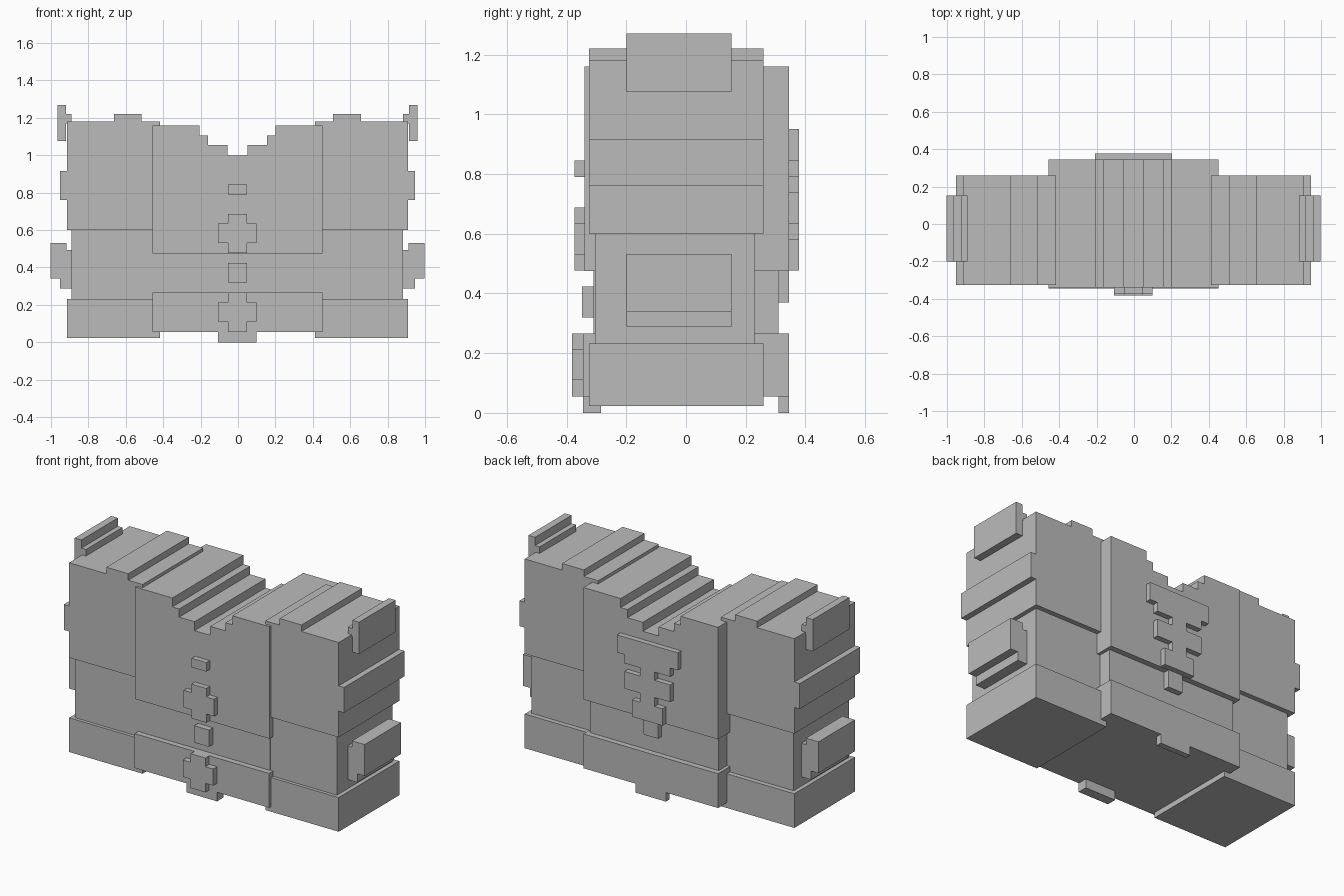
import bpy
import bmesh

cube = bpy.data.objects.get("Cube")
if cube:
    bpy.data.objects.remove(cube, do_unlink=True)

grey = bpy.data.materials.new("plain_grey")
grey.use_nodes = True
colour = (0.5, 0.5, 0.5, 1)
grey.diffuse_color = colour
grey.node_tree.nodes["Principled BSDF"].inputs["Base Color"].default_value = colour

CENTRE = -0.003


def finish(name, bm):
    bmesh.ops.recalc_face_normals(bm, faces=bm.faces)
    mesh = bpy.data.meshes.new(name)
    bm.to_mesh(mesh)
    bm.free()
    mesh.materials.append(grey)
    obj = bpy.data.objects.new(name, mesh)
    obj.location.x = CENTRE
    bpy.context.collection.objects.link(obj)
    return obj


def prism(name, outline, y0, y1):
    """Extrude an (x, z) outline from y0 to y1."""
    bm = bmesh.new()
    face = bm.faces.new([bm.verts.new((x, y0, z)) for x, z in outline])
    made = bmesh.ops.extrude_face_region(bm, geom=[face])["geom"]
    verts = [v for v in made if isinstance(v, bmesh.types.BMVert)]
    bmesh.ops.translate(bm, verts=verts, vec=(0, y1 - y0, 0))
    return finish(name, bm)


def box(name, x0, x1, y0, y1, z0, z1):
    return prism(name, [(x0, z0), (x1, z0), (x1, z1), (x0, z1)], y0, y1)


def stacked(name, rows, y0, y1):
    """Centred stepped outline from (half width, bottom, top) rows, low to high."""
    side = [(w, z) for w, low, high in rows for z in (low, high)]
    return prism(name, side + [(-x, z) for x, z in reversed(side)], y0, y1)


def pair(name, outline, y0, y1):
    prism("left_" + name, outline, y0, y1)
    prism("right_" + name, [(-x, z) for x, z in outline], y0, y1)


def rect(x0, x1, z0, z1):
    return [(x0, z0), (x1, z0), (x1, z1), (x0, z1)]


# Central body: chest with a stepped notch, waist and base band
notch = [(0.455, 1.16), (0.203, 1.16), (0.203, 1.105), (0.157, 1.105),
         (0.157, 1.055), (0.053, 1.055), (0.053, 1.0)]
half = [(0.455, 0.475)] + notch
prism("chest", half + [(-x, z) for x, z in reversed(half)], -0.34, 0.345)
box("waist", -0.435, 0.435, -0.31, 0.31, 0.26, 0.48)
box("base_band", -0.455, 0.455, -0.345, 0.345, 0.055, 0.265)

# Side bodies with ridges on top and outside
pair("upper_side", [(0.415, 0.6), (0.912, 0.6), (0.912, 0.76), (0.948, 0.76),
                    (0.948, 0.915), (0.912, 0.915), (0.912, 1.18), (0.66, 1.18),
                    (0.66, 1.22), (0.512, 1.22), (0.512, 1.18), (0.415, 1.18)],
     -0.325, 0.26)
pair("middle_side", rect(0.42, 0.886, 0.22, 0.61), -0.305, 0.23)
pair("lower_side", rect(0.415, 0.912, 0.023, 0.232), -0.325, 0.26)

# Outer tabs
pair("shoulder_tab", [(0.917, 1.075), (0.962, 1.075), (0.962, 1.27), (0.917, 1.27),
                      (0.917, 1.22), (0.886, 1.22), (0.886, 1.17), (0.917, 1.17)],
     -0.2, 0.153)
pair("hip_tab", [(0.88, 0.287), (0.95, 0.287), (0.95, 0.34), (1.0, 0.34),
                 (1.0, 0.532), (0.915, 0.532), (0.915, 0.493), (0.88, 0.493)],
     -0.2, 0.153)

# Raised front ornaments
W, N = 0.103, 0.05
stacked("upper_cross", [(N, 0.477, 0.53), (W, 0.53, 0.635), (N, 0.635, 0.687)], -0.373, -0.33)
stacked("lower_cross", [(N, 0.055, 0.11), (W, 0.11, 0.212), (N, 0.212, 0.265)], -0.382, -0.335)
box("collar_stud", -N, N, -0.373, -0.33, 0.79, 0.845)
box("waist_stud", -N, N, -0.348, -0.3, 0.32, 0.423)

# Back ornament, tapering from chest to waist
stacked("back_ornament", [(W, 0.477, 0.58), (N, 0.58, 0.635), (0.155, 0.635, 0.74),
                          (N, 0.74, 0.79), (0.155, 0.79, 0.843), (0.206, 0.843, 0.95)],
        0.335, 0.378)
box("back_waist_stud", -N, N, 0.3, 0.345, 0.37, 0.476)

# Feet under the base band
box("front_foot", -W, W, -0.345, -0.285, 0, 0.06)
box("back_foot", -W, W, 0.31, 0.345, 0, 0.06)
